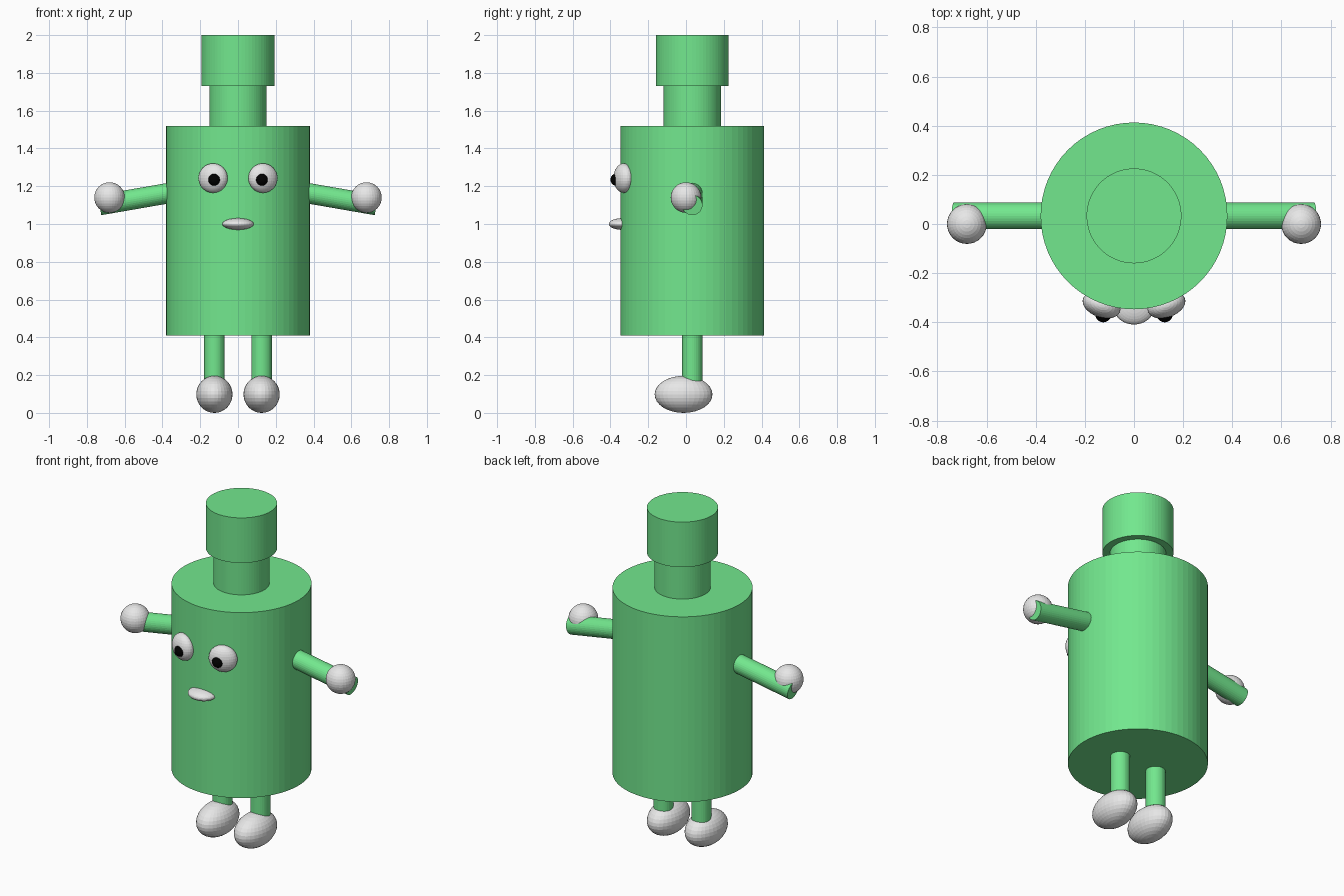
import bpy
import math
from mathutils import Vector

cube = bpy.data.objects.get("Cube")
if cube:
    bpy.data.objects.remove(cube)


def material(name, colour):
    m = bpy.data.materials.new(name)
    m.use_nodes = True
    m.diffuse_color = (*colour, 1)
    m.node_tree.nodes["Principled BSDF"].inputs["Base Color"].default_value = (*colour, 1)
    return m


GREEN = material("green", (0.17, 0.8, 0.27))
WHITE = material("off_white", (0.8, 0.8, 0.8))
BLACK = material("black", (0.0, 0.0, 0.0))
AXIS_Y = 0.033  # depth of the bottle axis


def finish(name, mat):
    ob = bpy.context.object
    ob.name = name
    ob.data.materials.append(mat)
    return ob


def rod(name, start, end, radius, sides=32):
    """Capped cylinder between two points."""
    a, b = Vector(start), Vector(end)
    bpy.ops.mesh.primitive_cylinder_add(
        vertices=sides, radius=radius, depth=(b - a).length, location=(a + b) / 2,
        rotation=(b - a).to_track_quat('Z', 'Y').to_euler())
    return finish(name, GREEN)


def ball(name, centre, radii, mat, yaw=0.0):
    """Faceted ellipsoid."""
    bpy.ops.mesh.primitive_uv_sphere_add(
        segments=32, ring_count=16, radius=1, location=centre, rotation=(0, 0, yaw))
    bpy.context.object.scale = radii
    return finish(name, mat)


# Bottle: body, neck and cap
for name, low, high, radius in (("body", 0.41, 1.52, 0.38),
                                ("neck", 1.5, 1.75, 0.152),
                                ("cap", 1.73, 2.0, 0.193)):
    rod(name, (0, AXIS_Y, low), (0, AXIS_Y, high), radius, 64)

# Limbs and eyes, one set per side
for side, s in (("left", 1), ("right", -1)):
    rod(side + "_arm", (s * 0.3, AXIS_Y, 1.175), (s * 0.733, AXIS_Y, 1.1), 0.054)
    ball(side + "_hand", (s * 0.68, 0, 1.14), (0.081,) * 3, WHITE)
    rod(side + "_leg", (s * 0.125, AXIS_Y, 0.17), (s * 0.125, AXIS_Y, 0.45), 0.054)
    ball(side + "_foot", (s * 0.125, -0.013, 0.098), (0.096, 0.153, 0.098), WHITE)
    ball(side + "_eye", (s * 0.132, -0.33, 1.243), (0.08, 0.05, 0.078), WHITE,
         s * math.radians(20))
    ball(side + "_pupil", (s * 0.125, -0.367, 1.235), (0.033,) * 3, BLACK)

# Mouth
ball("mouth", (0, -0.337, 1.0), (0.083, 0.072, 0.031), WHITE)
